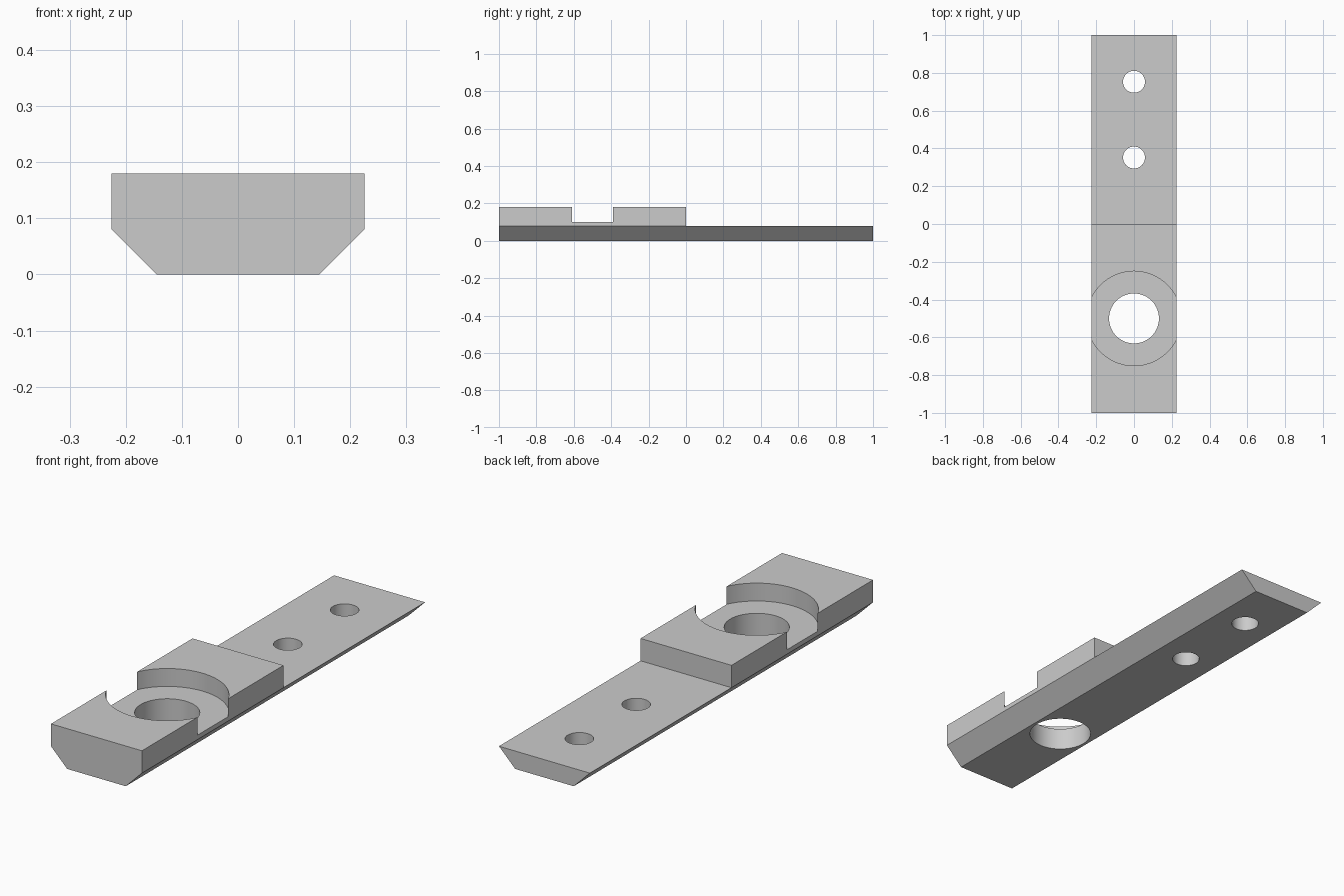
import bpy, bmesh
from mathutils import Vector

cube = bpy.data.objects.get("Cube")
if cube:
    bpy.data.objects.remove(cube, do_unlink=True)

HALF_W, HALF_BOTTOM = 0.225, 0.145
DECK_Z, TOP_Z, RECESS_Z = 0.08, 0.18, 0.10

grey = bpy.data.materials.new("light_grey")
grey.use_nodes = True
colour = (0.6, 0.6, 0.6, 1)
grey.diffuse_color = colour
grey.node_tree.nodes["Principled BSDF"].inputs["Base Color"].default_value = colour

# Bevelled bar: trapezoid section swept along y in two halves
bm = bmesh.new()
section = [(-HALF_BOTTOM, 0), (HALF_BOTTOM, 0), (HALF_W, DECK_Z), (-HALF_W, DECK_Z)]
rings = [[bm.verts.new((x, y, z)) for x, z in section] for y in (-1, 0, 1)]
bm.faces.new(rings[0])
bm.faces.new(rings[2][::-1])
decks = []
for a, b in zip(rings, rings[1:]):
    for i in range(4):
        j = (i + 1) % 4
        face = bm.faces.new((a[i], b[i], b[j], a[j]))
        if i == 2:
            decks.append(face)

# Raised block over the front half
raised = bmesh.ops.extrude_face_region(bm, geom=[decks[0]])
bmesh.ops.translate(bm, vec=Vector((0, 0, TOP_Z - DECK_Z)),
                    verts=[v for v in raised["geom"] if isinstance(v, bmesh.types.BMVert)])
if decks[0].is_valid:
    bmesh.ops.delete(bm, geom=[decks[0]], context="FACES_ONLY")
bmesh.ops.dissolve_limit(bm, angle_limit=0.01, verts=bm.verts[:], edges=bm.edges[:])
bmesh.ops.recalc_face_normals(bm, faces=bm.faces[:])
mesh = bpy.data.meshes.new("mounting_bar")
bm.to_mesh(mesh)
bm.free()
mesh.materials.append(grey)
bar = bpy.data.objects.new("mounting_bar", mesh)
bpy.context.collection.objects.link(bar)


def drill(name, y, radius, z_low):
    """Cut a round hole from z_low up through the top of the bar."""
    z_high = 0.4
    bpy.ops.mesh.primitive_cylinder_add(vertices=96, radius=radius, depth=z_high - z_low,
                                        location=(0, y, (z_low + z_high) / 2))
    cutter = bpy.context.object
    cutter.name = name + "_cutter"
    cutter.hide_render = True
    cutter.data.materials.append(grey)
    mod = bar.modifiers.new(name, "BOOLEAN")
    mod.operation = "DIFFERENCE"
    mod.solver = "EXACT"
    mod.object = cutter
    bpy.ops.object.select_all(action="DESELECT")
    bar.select_set(True)
    bpy.context.view_layer.objects.active = bar
    bpy.ops.object.modifier_apply(modifier=mod.name)
    bpy.data.objects.remove(cutter, do_unlink=True)


# Wide recess, its through hole, and two screw holes
drill("recess", -0.5, 0.25, RECESS_Z)
drill("large_hole", -0.5, 0.132, -0.2)
for number, y in enumerate((0.352, 0.753), 1):
    drill(f"screw_hole_{number}", y, 0.058, -0.2)

bpy.ops.object.shade_smooth_by_angle(angle=0.5)
